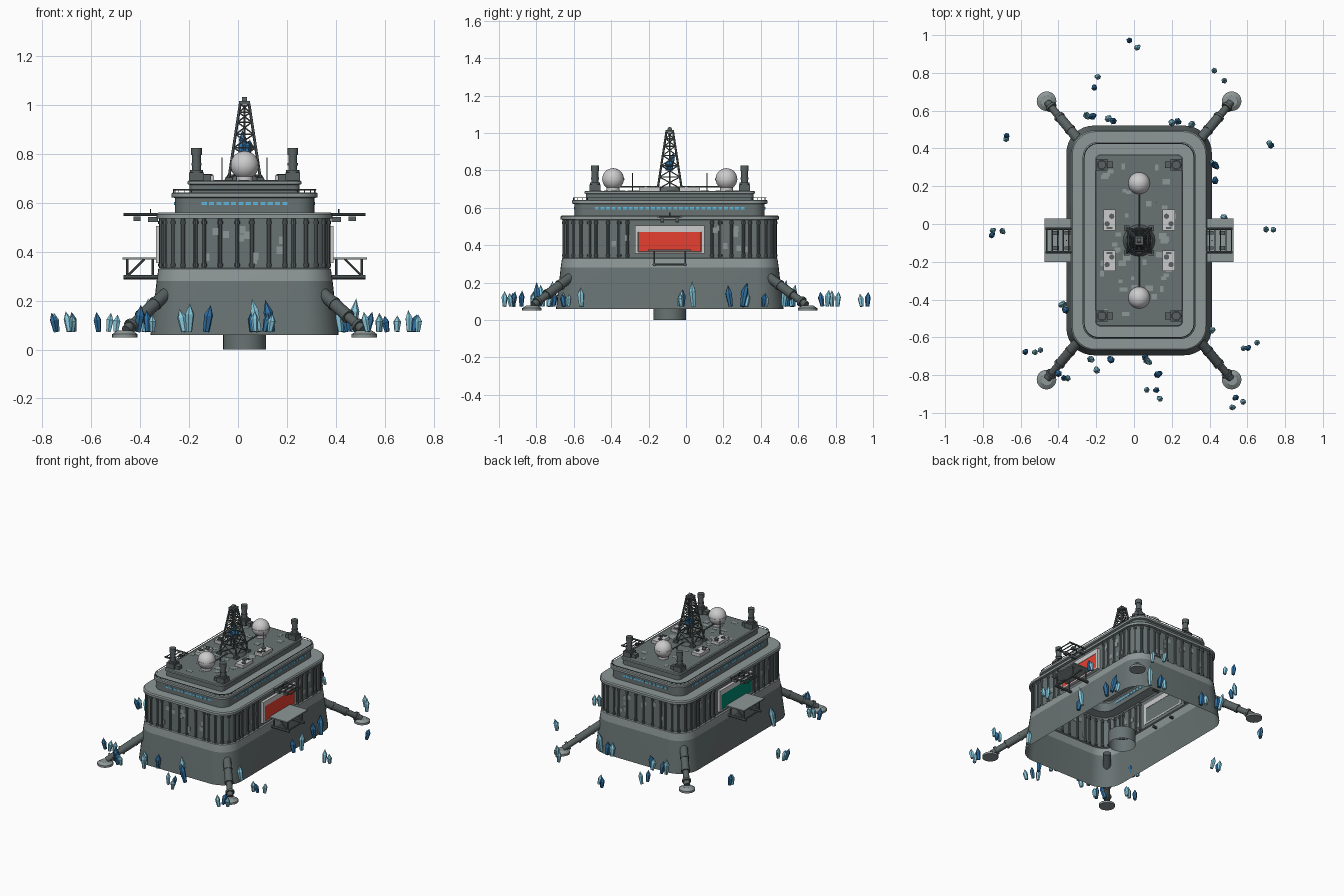
import bpy, bmesh, math, random
from mathutils import Vector, Matrix

if "Cube" in bpy.data.objects:
    bpy.data.objects.remove(bpy.data.objects["Cube"])

random.seed(4)
ORIGIN = (0.027, -0.087, 0)          # centre of the platform
SIGNS = [(1, 1), (-1, 1), (-1, -1), (1, -1)]

def material(name, r, g, b):
    m = bpy.data.materials.new(name)
    m.diffuse_color = (r, g, b, 1)
    m.use_nodes = True
    m.node_tree.nodes["Principled BSDF"].inputs["Base Color"].default_value = m.diffuse_color
    return m

DARK = material("dark_metal", .10, .12, .12)
HULL = material("hull_grey", .14, .17, .17)
MID = material("deck_grey", .27, .31, .31)
LIGHT = material("pale_metal", .6, .62, .62)
RED = material("red", .8, .05, .03)
GREEN = material("green", .0, .25, .16)
GLASS = material("glass", .12, .5, .75)
ICE = material("pale_crystal", .25, .6, .75)
BLUE = material("deep_crystal", .03, .17, .38)

def finish(bm, name, *mats, loc=ORIGIN, smooth=True):
    me = bpy.data.meshes.new(name)
    bm.to_mesh(me)
    bm.free()
    ob = bpy.data.objects.new(name, me)
    bpy.context.collection.objects.link(ob)
    ob.location = loc
    for m in mats:
        me.materials.append(m)
    if smooth:
        bpy.ops.object.select_all(action='DESELECT')
        ob.select_set(True)
        bpy.context.view_layer.objects.active = ob
        bpy.ops.object.shade_smooth_by_angle(angle=math.radians(35))
    return ob

def box(bm, c, s):
    bmesh.ops.create_cube(bm, size=1, matrix=Matrix.Translation(c) @ Matrix.Diagonal((*s, 1)))

def tube(bm, a, b, r, r2=None, n=8, caps=True):
    a, b = Vector(a), Vector(b)
    d = b - a
    rot = d.to_track_quat('Z', 'Y').to_matrix().to_4x4()
    bmesh.ops.create_cone(bm, cap_ends=caps, segments=n, radius1=r, radius2=r if r2 is None else r2,
                          depth=d.length, matrix=Matrix.Translation((a + b) / 2) @ rot)

def post(bm, x, y, z0, z1, r, n=16, r2=None):
    tube(bm, (x, y, z0), (x, y, z1), r, r2, n)

def loop(i, n=8):
    """Rounded rectangle of the platform, inset by i."""
    hx, hy, r = .385 - i, .608 - i, .145 - .75 * i
    return [(sx * (hx - r) + r * math.cos(a), sy * (hy - r) + r * math.sin(a))
            for k, (sx, sy) in enumerate(SIGNS)
            for a in [math.pi / 2 * (k + j / n) for j in range(n + 1)]]

# Hull, decks and stepped upper storeys as one open-bottomed shell: (inset, height, material)
profile = [(0, .06, 0), (.025, .28, 1), (.032, .33, 1), (.042, .333, 0), (.042, .535, 1), (.025, .537, 1),
           (.025, .553, 1), (.032, .56, 1), (.10, .56, 0), (.10, .62, 1), (.086, .623, 1), (.086, .638, 1),
           (.092, .643, 1), (.16, .643, 0), (.16, .674, 1), (.152, .677, 1), (.152, .687, 1), (.157, .691, 1)]
bm = bmesh.new()
rings = [[bm.verts.new((x, y, z)) for x, y in loop(i)] for i, z, _ in profile]
for k in range(len(rings) - 1):
    lo, hi = rings[k], rings[k + 1]
    for j in range(len(lo)):
        q = (j + 1) % len(lo)
        bm.faces.new((lo[j], lo[q], hi[q], hi[j])).material_index = profile[k][2]
bm.faces.new(rings[-1])
finish(bm, "platform_hull", HULL, MID)

# Wall pipes and pilasters around the middle storey
bm = bmesh.new()
spots = []
for s in (1, -1):
    spots += [(x, s * .566) for x in (-.2, -.165, -.1, -.03, .03, .1, .165, .2)]
    spots += [(s * .343, y) for y in (-.43, -.395, -.33, -.27, -.225, .225, .27, .33, .395, .43)]
corner = loop(.042)
spots += [corner[9 * k + j] for k in range(4) for j in (1, 3, 5, 7)]
for x, y in spots:
    post(bm, x, y, .333, .537, .008, 8)
    for z in (.345, .52):
        post(bm, x, y, z - .006, z + .006, .011, 8)
finish(bm, "wall_pipes", DARK)

# Paler patches on roof and walls
bm = bmesh.new()
for _ in range(45):
    w, h = random.choice((.02, .03, .04)), random.choice((.02, .03))
    box(bm, (random.uniform(-.2, .2), random.uniform(-.42, .42), .691), (w, h, .003))
for _ in range(10):
    for s in (1, -1):
        z = random.uniform(.36, .5)
        box(bm, (random.uniform(-.2, .2), s * .566, z), (.025, .004, .03))
        box(bm, (s * .343, random.choice((1, -1)) * random.uniform(.22, .43), z), (.004, .025, .03))
finish(bm, "panel_patches", MID, smooth=False)

# Window strip
bm = bmesh.new()
for s in (1, -1):
    for k in range(12):
        box(bm, (-.165 + k * .03, s * .508, .598), (.021, .006, .013))
    for k in range(27):
        box(bm, (s * .285, -.39 + k * .03, .598), (.006, .021, .013))
finish(bm, "windows", GLASS, smooth=False)

# Guard rail round the second deck
bm = bmesh.new()
pts = loop(.094, 4)
for j, (x, y) in enumerate(pts):
    x2, y2 = pts[(j + 1) % len(pts)]
    tube(bm, (x, y, .654), (x2, y2, .654), .0025, n=6)
    post(bm, x, y, .642, .654, .002, 6)
finish(bm, "guard_rail", DARK)

# Corner chimneys
bm = bmesh.new()
for sx, sy in SIGNS:
    x, y = sx * .197, sy * .4
    box(bm, (x, y, .707), (.06, .06, .036))
    post(bm, x, y, .69, .735, .027)
    post(bm, x, y, .69, .822, .018)
    post(bm, x, y, .752, .762, .021)
    post(bm, x, y, .796, .825, .022)
    box(bm, (x - sx * .045, y, .702), (.03, .035, .026))
finish(bm, "chimneys", DARK)

# Radar domes on pedestals
bm = bmesh.new()
for s in (1, -1):
    c = Matrix.Translation((0, s * .303, .754))
    bmesh.ops.create_uvsphere(bm, u_segments=24, v_segments=14, radius=.058, matrix=c)
    post(bm, 0, s * .303, .75, .757, .06, 24)
    post(bm, 0, s * .303, .69, .71, .035, 16)
finish(bm, "radar_domes", LIGHT)

# Roof machinery: pale units with vents
bm, vents = bmesh.new(), bmesh.new()
for sx, sy in SIGNS:
    x, y = sx * .157, sy * .108
    box(bm, (x, y, .7), (.064, .11, .024))
    post(vents, x - sx * .012, y + .02, .71, .718, .014, 12)
    post(vents, x + sx * .012, y - .02, .71, .718, .014, 12)
    box(vents, (x, y - sy * .042, .713), (.03, .012, .008))
finish(bm, "roof_units", LIGHT, smooth=False)
finish(vents, "roof_vents", DARK)

# Roof cables and whip aerials
bm = bmesh.new()
for s in (1, -1):
    tube(bm, (0, s * .06, .712), (0, s * .27, .712), .004)
    post(bm, 0, s * .15, .69, .712, .004, 8)
    post(bm, s * .092, s * .2, .69, .785, .0025, 6)
finish(bm, "cables_and_aerials", DARK)

# Drilling derrick: four legs, rungs and cross bracing
bm = bmesh.new()
z0, z1 = .69, 1.005
def at(k, z):
    h = .066 + (.018 - .066) * (z - z0) / (z1 - z0)
    return (SIGNS[k % 4][0] * h, SIGNS[k % 4][1] * h, z)
levels = [.70, .765, .825, .88, .93, .97, 1.005]
for k in range(4):
    tube(bm, at(k, z0), at(k, z1), .006, n=6)
    box(bm, at(k, .697), (.03, .03, .014))
    for a, b in zip(levels, levels[1:]):
        tube(bm, at(k, b), at(k + 1, b), .0035, n=6)
        tube(bm, at(k, a), at(k + 1, b), .003, n=6)
        tube(bm, at(k + 1, a), at(k, b), .003, n=6)
box(bm, (0, 0, 1.01), (.046, .046, .012))
tube(bm, (-.01, 0, 1.02), (.01, 0, 1.02), .012, n=12)
post(bm, 0, 0, .69, .715, .085, 24, .07)
post(bm, 0, 0, .69, 1.0, .004, 8)
finish(bm, "derrick", DARK)

# Drill collar beneath the hull
bm = bmesh.new()
tube(bm, (0, 0, 0), (0, 0, .09), .088, n=32, caps=False)
finish(bm, "drill_collar", HULL)

# Splayed legs and feet
bm, feet = bmesh.new(), bmesh.new()
for sx, sy in SIGNS:
    top, foot = Vector((sx * .285, sy * .49, .26)), Vector((sx * .485, sy * .73, .08))
    tube(bm, top, foot, .02, n=12)
    tube(bm, top, top.lerp(foot, .68), .026, n=12)
    for t in (.4, .68, .9):
        tube(bm, top.lerp(foot, t - .02), top.lerp(foot, t + .02), .029, n=12)
    post(feet, sx * .49, sy * .737, .05, .064, .052, 20)
    post(feet, sx * .49, sy * .737, .064, .078, .05, 20, .03)
finish(bm, "legs", DARK)
finish(feet, "feet", MID)

# Side signs, loading platforms and overhead gantries
frame, plate, rig = bmesh.new(), bmesh.new(), bmesh.new()
for s, mat, name in ((1, RED, "red_panel"), (-1, GREEN, "green_panel")):
    bm = bmesh.new()
    box(bm, (s * .354, 0, .418), (.014, .335, .105))
    finish(bm, name, mat, smooth=False)
    box(frame, (s * .352, 0, .488), (.022, .37, .034))
    box(frame, (s * .352, 0, .36), (.022, .37, .01))
    for t in (1, -1):
        box(frame, (s * .352, t * .177, .425), (.022, .016, .14))
        y = t * .083
        tube(rig, (s * .33, y, .296), (s * .495, y, .296), .009)
        tube(rig, (s * .48, y, .296), (s * .48, y, .37), .005)
        tube(rig, (s * .375, y, .296), (s * .375, y, .37), .005)
        tube(rig, (s * .48, y, .30), (s * .41, y, .37), .005)
        # gantry rails with hanging hoists
        tube(rig, (s * .31, t * .062, .553), (s * .495, t * .062, .553), .006)
        box(rig, (s * .44, t * .04, .535), (.03, .02, .018))
        box(rig, (s * .375, t * .04, .532), (.04, .018, .02))
    for k in range(7):
        x = s * (.315 + k * .029)
        tube(rig, (x, -.062, .553), (x, .062, .553), .004, n=6)
    post(rig, s * .385, 0, .55, .575, .003, 6)
    tube(rig, (s * .48, -.083, .296), (s * .48, .083, .296), .005)
    box(plate, (s * .425, 0, .373), (.15, .23, .008))
finish(frame, "sign_frames", LIGHT, smooth=False)
finish(plate, "loading_platforms", MID, smooth=False)
finish(rig, "side_gantries", DARK)

# Crystals: six-sided shards, widest below the tip
def shard(bm, x, y, z, h, r, mi):
    tilt = Matrix.Rotation(random.uniform(-.22, .22), 4, 'X') @ Matrix.Rotation(random.uniform(-.22, .22), 4, 'Y')
    M = Matrix.Translation((x, y, z)) @ tilt @ Matrix.Rotation(random.random() * 3, 4, 'Z')
    rows = [[bm.verts.new(M @ Vector((q * r * math.cos(k * math.pi / 3), q * r * math.sin(k * math.pi / 3), t * h)))
             for k in range(6)] for q, t in ((.65, 0), (1, .62))]
    tip = bm.verts.new(M @ Vector((r * .2, 0, h)))
    faces = [bm.faces.new(rows[0][::-1])]
    for k in range(6):
        q = (k + 1) % 6
        faces.append(bm.faces.new((rows[0][k], rows[0][q], rows[1][q], rows[1][k])))
        faces.append(bm.faces.new((rows[1][k], rows[1][q], tip)))
    for f in faces:
        f.material_index = mi

small = [(-.02, .97), (.025, .94), (-.2, .78), (-.21, .73), (.43, .81), (.48, .755), (-.67, .47), (-.68, .455),
         (.71, .43), (.72, .41), (-.74, -.03), (-.69, -.045), (-.745, -.05), (.7, -.035), (.735, -.025),
         (-.57, -.67), (-.5, -.67), (-.53, -.68), (-.37, -.82), (-.35, -.81), (.07, -.88), (.11, -.88), (.13, -.92),
         (.58, -.655), (.61, -.65), (.65, -.63), (.53, -.97), (.53, -.925), (.575, -.935)]
tall = [(-.24, .565), (-.21, .575), (-.13, .565), (-.11, .54), (.2, .545), (.24, .54), (.3, .52), (.44, .3),
        (.415, .32), (.43, .24), (.47, .04), (.45, -.02), (-.39, -.43), (-.37, -.45), (-.2, -.765), (-.13, -.71),
        (-.22, -.72), (.06, -.71), (.085, -.735), (.14, -.79), (.42, -.56), (-.41, -.78)]
bm = bmesh.new()
for k, (x, y) in enumerate(small):
    shard(bm, x, y, .073, random.uniform(.065, .09), .016, int(k % 3 == 0))
for k, (x, y) in enumerate(tall):
    shard(bm, x, y, .073, random.uniform(.08, .145), .019, k % 2)
finish(bm, "crystal_field", ICE, BLUE, loc=(0, 0, 0), smooth=False)

# Crystal load hoisted inside the derrick
bm = bmesh.new()
for x, y, h in ((0, 0, .1), (.014, .01, .06), (-.014, -.008, .07), (.008, -.014, .055)):
    shard(bm, x, y, .8, h, .016, 0)
finish(bm, "hoisted_crystal", BLUE, smooth=False)
